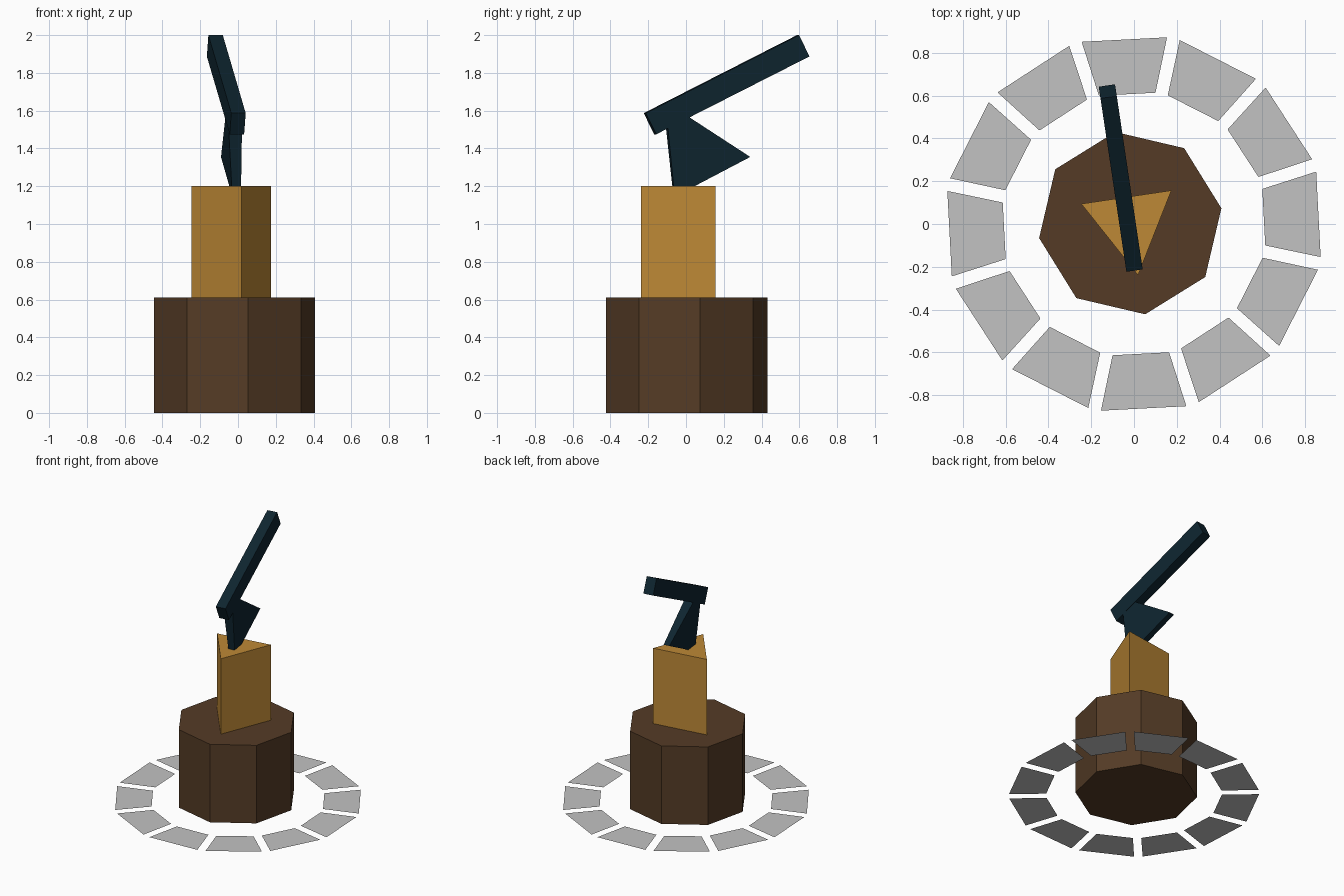
import bpy, bmesh, math
from mathutils import Vector, Matrix

if "Cube" in bpy.data.objects:
    bpy.data.objects.remove(bpy.data.objects["Cube"])


def material(name, rgb):
    m = bpy.data.materials.new(name)
    m.diffuse_color = (*rgb, 1)
    m.use_nodes = True
    m.node_tree.nodes["Principled BSDF"].inputs["Base Color"].default_value = m.diffuse_color
    return m


DARK_BARK = material("dark_brown_wood", (0.089, 0.044, 0.019))
LIGHT_WOOD = material("golden_wood", (0.515, 0.25, 0.037))
DARK_METAL = material("dark_blue_metal", (0.0044, 0.018, 0.029))
STONE = material("light_grey_stone", (0.54, 0.54, 0.54))


def mesh_object(name, verts, faces, mat):
    me = bpy.data.meshes.new(name)
    bm = bmesh.new()
    vs = [bm.verts.new(v) for v in verts]
    for f in faces:
        bm.faces.new([vs[i] for i in f])
    if len(faces) > 1:
        bmesh.ops.recalc_face_normals(bm, faces=bm.faces)
    bm.to_mesh(me)
    bm.free()
    me.materials.append(mat)
    ob = bpy.data.objects.new(name, me)
    bpy.context.collection.objects.link(ob)
    return ob


def prism(name, low, high, mat):
    """Closed solid between two loops with equal point counts."""
    n = len(low)
    faces = [tuple(range(n)), tuple(range(n, 2 * n))]
    faces += [(i, (i + 1) % n, n + (i + 1) % n, n + i) for i in range(n)]
    return mesh_object(name, low + high, faces, mat)


def ring(sides, radius, start, z):
    return [(-0.0175 + radius * math.cos(math.radians(start + 360 * i / sides)),
             0.004 + radius * math.sin(math.radians(start + 360 * i / sides)), z)
            for i in range(sides)]


# Chopping stump and the split log on it
prism("stump", ring(8, 0.432, 9.3, 0), ring(8, 0.432, 9.3, 0.61), DARK_BARK)
prism("log", ring(3, 0.246, 38.5, 0.61), ring(3, 0.246, 38.5, 1.2), LIGHT_WOOD)

# Ring of flat paving stones
for k in range(12):
    turn = Matrix.Rotation(math.radians(3 + 30 * k), 3, 'Z')
    quad = [(-0.1325, 0.608), (0.1325, 0.608), (0.2, 0.864), (-0.2, 0.864)]
    mesh_object(f"paving_stone_{k + 1}", [turn @ Vector((x, y, 0)) for x, y in quad],
                [(0, 1, 2, 3)], STONE)

# Axe, laid out in an upright plane turned slightly from the y axis
YAW = math.radians(8.5)


def axe_point(y, z, side):
    h = y / math.cos(YAW)
    return (-0.03 - h * math.sin(YAW) + side * math.cos(YAW),
            y + side * math.sin(YAW), z)


# Handle
handle = [(-0.218, 1.587), (-0.163, 1.475), (0.648, 1.887), (0.593, 2.0)]
prism("axe_handle", [axe_point(y, z, -0.0385) for y, z in handle],
      [axe_point(y, z, 0.0385) for y, z in handle], DARK_METAL)

# Head, thinning towards the cutting edge that is sunk in the log
head = [(-0.103, 1.53, -0.0365, 0.0365), (-0.065, 1.145, -0.01, 0.036),
        (0.335, 1.355, -0.01, 0.036), (-0.003, 1.575, -0.0365, 0.0365)]
prism("axe_head", [axe_point(y, z, a) for y, z, a, b in head],
      [axe_point(y, z, b) for y, z, a, b in head], DARK_METAL)
